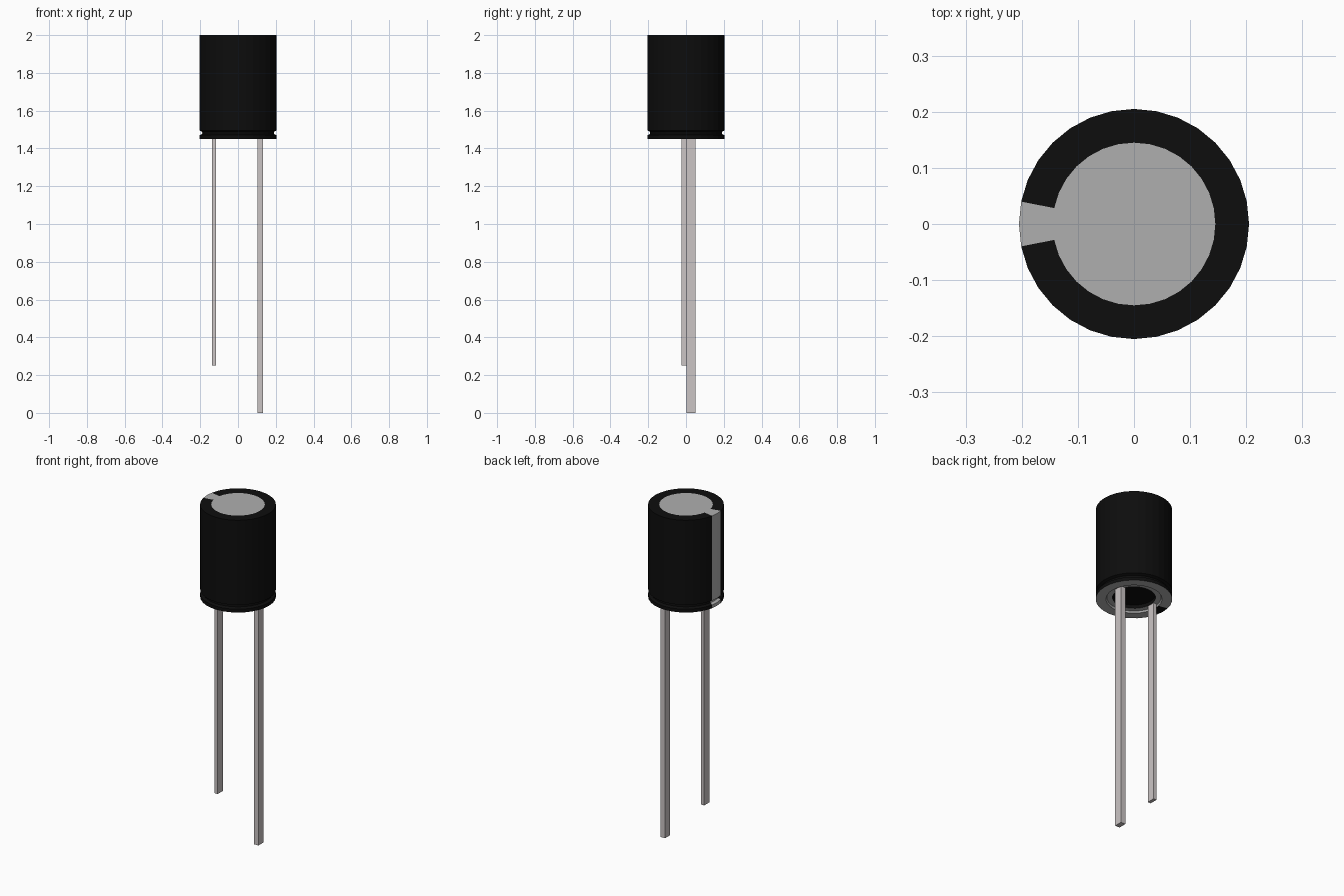
import bpy, bmesh, math

if "Cube" in bpy.data.objects:
    bpy.data.objects.remove(bpy.data.objects["Cube"])

SIDES = 32


def material(name, r, g, b):
    m = bpy.data.materials.new(name)
    m.diffuse_color = (r, g, b, 1)
    m.use_nodes = True
    m.node_tree.nodes["Principled BSDF"].inputs["Base Color"].default_value = m.diffuse_color
    return m


black = material("black_plastic", 0.004, 0.004, 0.004)
grey = material("aluminium", 0.43, 0.43, 0.43)
tin = material("tinned_wire", 0.6, 0.56, 0.56)


def finish(name, bm, mats):
    mesh = bpy.data.meshes.new(name)
    bm.to_mesh(mesh)
    bm.free()
    for m in mats:
        mesh.materials.append(m)
    obj = bpy.data.objects.new(name, mesh)
    bpy.context.collection.objects.link(obj)
    return obj


def lathe(name, profile, mats, pick=lambda band, seg: 0):
    """Spin (radius, z) points listed top to bottom; radius 0 closes the end."""
    bm = bmesh.new()
    rings = []
    for r, z in profile:
        if r == 0:
            rings.append([bm.verts.new((0, 0, z))] * SIDES)
        else:
            rings.append([bm.verts.new((r * math.cos(i * math.tau / SIDES),
                                        r * math.sin(i * math.tau / SIDES), z))
                          for i in range(SIDES)])
    for band in range(len(rings) - 1):
        a, b = rings[band], rings[band + 1]
        for i in range(SIDES):
            j = (i + 1) % SIDES
            loop = list(dict.fromkeys((a[i], b[i], b[j], a[j])))
            bm.faces.new(loop).material_index = pick(band, i)
    return finish(name, bm, mats)


def box(name, x0, x1, y0, y1, z0, z1, mat):
    bm = bmesh.new()
    bmesh.ops.create_cube(bm, size=1)
    for v in bm.verts:
        v.co = (x1 if v.co.x > 0 else x0,
                y1 if v.co.y > 0 else y0,
                z1 if v.co.z > 0 else z0)
    return finish(name, bm, [mat])


# Sleeve with crimp groove; the two segments around -x form the polarity stripe
sleeve = [(0.145, 2.0), (0.205, 2.0), (0.205, 1.495), (0.19, 1.488),
          (0.19, 1.477), (0.205, 1.47), (0.205, 1.45), (0.15, 1.45)]


def sleeve_colour(band, seg):
    stripe = seg in (SIDES // 2 - 1, SIDES // 2)
    underside = band == len(sleeve) - 2
    return int(stripe != underside)


lathe("sleeve", sleeve, [black, grey], sleeve_colour)

# Metal top of the can
lathe("can_top", [(0, 2.0), (0.145, 2.0)], [grey])

# Stepped rim under the can and the recessed rubber bung
lathe("bottom_rim", [(0.15, 1.45), (0.145, 1.46), (0.115, 1.46)], [grey])
lathe("rubber_bung", [(0.115, 1.46), (0.115, 1.48), (0, 1.48)], [black])

# Leads: short negative, long positive
box("short_lead", -0.137, -0.117, -0.024, 0.024, 0.25, 1.48, tin)
box("long_lead", 0.103, 0.133, 0.002, 0.05, 0.0, 1.48, tin)
